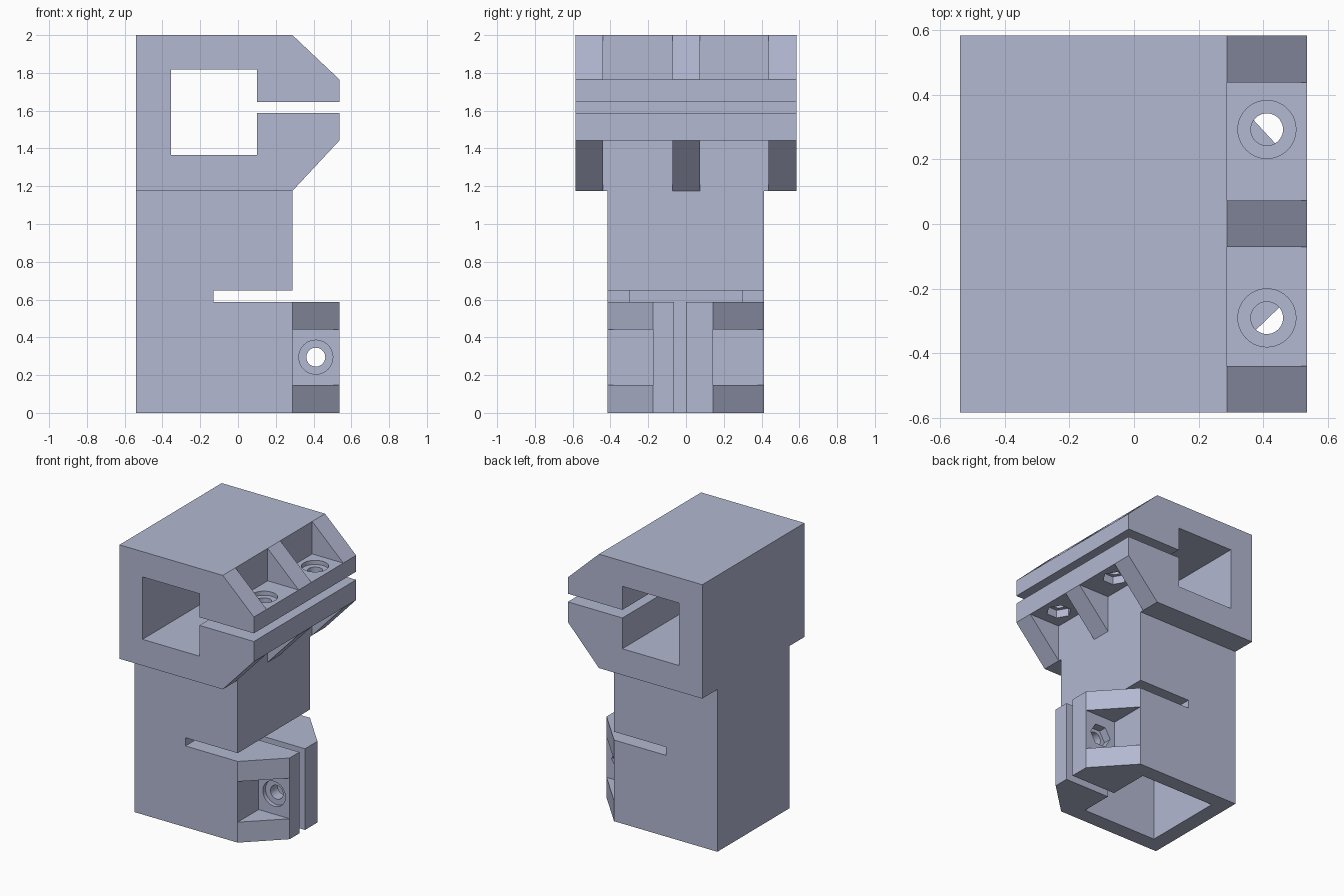
import bpy, bmesh, math
from mathutils import Matrix, Vector

if "Cube" in bpy.data.objects:
    bpy.data.objects.remove(bpy.data.objects["Cube"])

mat = bpy.data.materials.new("blue_grey_plastic")
mat.diffuse_color = (0.45, 0.48, 0.64, 1)
mat.use_nodes = True
mat.node_tree.nodes["Principled BSDF"].inputs["Base Color"].default_value = mat.diffuse_color


def make(name, bm):
    bmesh.ops.recalc_face_normals(bm, faces=bm.faces[:])
    me = bpy.data.meshes.new(name)
    bm.to_mesh(me)
    bm.free()
    ob = bpy.data.objects.new(name, me)
    bpy.context.collection.objects.link(ob)
    me.materials.append(mat)
    return ob


def prism(name, pts, axis, lo, hi):
    """Extrude a 2D outline along y (outline in xz) or z (outline in xy)."""
    bm = bmesh.new()
    place = (lambda p: (p[0], lo, p[1])) if axis == 'y' else (lambda p: (p[0], p[1], lo))
    face = bm.faces.new([bm.verts.new(place(p)) for p in pts])
    ext = bmesh.ops.extrude_face_region(bm, geom=[face])
    move = Vector((0, hi - lo, 0)) if axis == 'y' else Vector((0, 0, hi - lo))
    bmesh.ops.translate(bm, vec=move, verts=[v for v in ext['geom'] if isinstance(v, bmesh.types.BMVert)])
    return make(name, bm)


def box(x0, x1, y0, y1, z0, z1):
    return prism("cutter", [(x0, y0), (x1, y0), (x1, y1), (x0, y1)], 'z', z0, z1)


def bore(centre, axis, radius, lo, hi, sides=40):
    """Round or hexagonal cutter along y or z; centre is (x, z) or (x, y)."""
    pts = [(centre[0] + radius * math.cos(2 * math.pi * i / sides),
            centre[1] + radius * math.sin(2 * math.pi * i / sides)) for i in range(sides)]
    return prism("cutter", pts, axis, lo, hi)


def cut(ob, cutters):
    bpy.ops.object.select_all(action='DESELECT')
    bpy.context.view_layer.objects.active = ob
    ob.select_set(True)
    for c in cutters:
        m = ob.modifiers.new("cut", 'BOOLEAN')
        m.operation, m.solver, m.object = 'DIFFERENCE', 'EXACT', c
        bpy.ops.object.modifier_apply(modifier=m.name)
        bpy.data.objects.remove(c)
    bpy.ops.object.shade_smooth_by_angle(angle=math.radians(25))


# Upper clamp: split square channel running front to back
upper = prism("upper_clamp", [
    (-.54, 1.175), (.288, 1.175), (.537, 1.442), (.537, 1.588), (.1, 1.588), (.1, 1.365),
    (-.355, 1.365), (-.355, 1.817), (.1, 1.817), (.1, 1.647), (.537, 1.647), (.537, 1.765),
    (.288, 2), (-.54, 2)], 'y', -.585, .585)
cutters = []
for y0, y1 in ((-.44, -.072), (.073, .438)):
    yc = .293 if y0 > 0 else -.291
    cutters += [
        box(.288, .7, y0, y1, 1.765, 2.2),           # pocket above the upper jaw
        box(.288, .7, y0, y1, 1.0, 1.442),           # pocket below the lower jaw
        bore((.412, yc), 'z', .05, 1.3, 1.9),        # bolt hole
        bore((.412, yc), 'z', .09, 1.735, 1.9),      # bolt head recess
        bore((.412, yc), 'z', .085, 1.3, 1.50, 6)]   # nut trap
cut(upper, cutters)

# Lower clamp: square socket open at the bottom, with split ears on the right
lower = prism("lower_clamp", [
    (-.54, -.415), (.288, -.415), (.537, -.175), (.537, .142), (.288, .412), (-.54, .412)],
    'z', 0, 1.175)
cut(lower, [
    box(.288, .8, -.7, .7, .588, 1.4),               # ears end below the slot
    box(-.13, .8, -.7, .7, .588, .648),              # horizontal relief slot
    box(-.425, .175, -.3, .3, -.2, 1.165),           # socket
    box(0, .8, -.063, 0, -.2, .62),                  # split between ears
    box(.288, .8, -.7, -.175, .148, .442),           # front pocket
    box(.288, .8, .142, .7, .148, .442),             # back pocket
    bore((.412, .295), 'y', .05, -.4, .4),           # bolt hole
    bore((.412, .295), 'y', .09, -.4, -.145),        # bolt head recess
    bore((.412, .295), 'y', .085, .082, .4, 6)])     # nut trap
